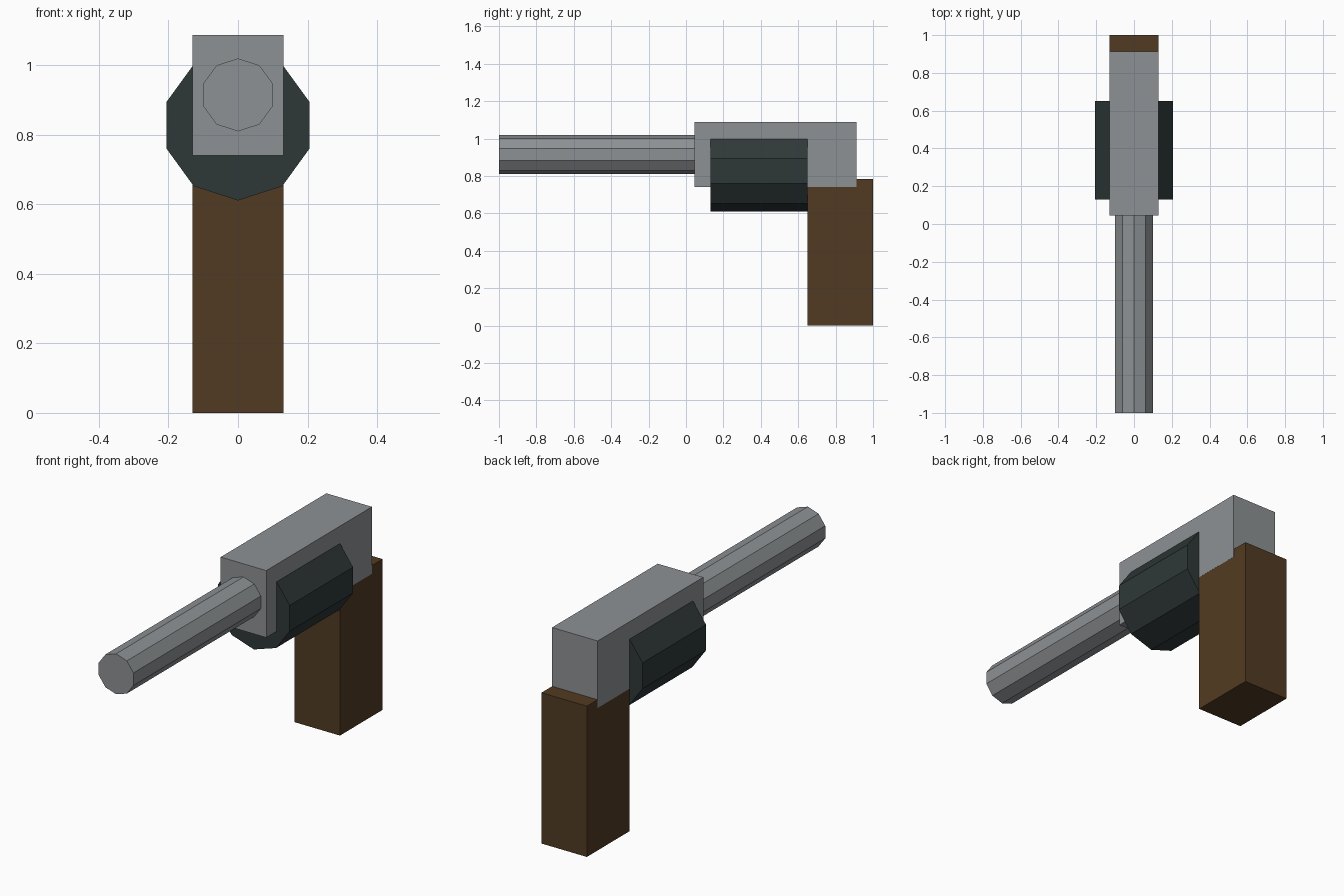
import bpy
import math

if "Cube" in bpy.data.objects:
    bpy.data.objects.remove(bpy.data.objects["Cube"])


def material(name, rgb):
    m = bpy.data.materials.new(name)
    m.diffuse_color = (*rgb, 1.0)
    m.use_nodes = True
    m.node_tree.nodes["Principled BSDF"].inputs["Base Color"].default_value = m.diffuse_color
    return m


steel = material("steel grey", (0.27, 0.285, 0.295))
dark = material("dark green grey", (0.028, 0.039, 0.039))
wood = material("brown wood", (0.085, 0.044, 0.016))


def finish(name, mat):
    ob = bpy.context.object
    ob.name = name
    bpy.ops.object.transform_apply(location=True, rotation=True, scale=True)
    ob.data.materials.append(mat)
    return ob


def box(name, half_x, y0, y1, z0, z1, mat):
    bpy.ops.mesh.primitive_cube_add(size=1, location=(0, (y0 + y1) / 2, (z0 + z1) / 2))
    bpy.context.object.scale = (2 * half_x, y1 - y0, z1 - z0)
    return finish(name, mat)


def decagon_prism(name, radius, y0, y1, z, mat):
    # ten-sided bar along y with a corner pointing straight up
    bpy.ops.mesh.primitive_cylinder_add(
        vertices=10, radius=radius, depth=y1 - y0,
        location=(0, (y0 + y1) / 2, z), rotation=(math.pi / 2, 0, 0))
    return finish(name, mat)


# Long barrel, running slightly into the frame
decagon_prism("barrel", 0.105, -1.0, 0.06, 0.915, steel)
# Rotating drum, wider than the frame
decagon_prism("drum", 0.2165, 0.13, 0.65, 0.8275, dark)
# Main frame block
box("frame", 0.131, 0.045, 0.912, 0.74, 1.088, steel)
# Upright grip, overlapping the frame
box("grip", 0.1306, 0.65, 1.0, 0.0, 0.783, wood)
